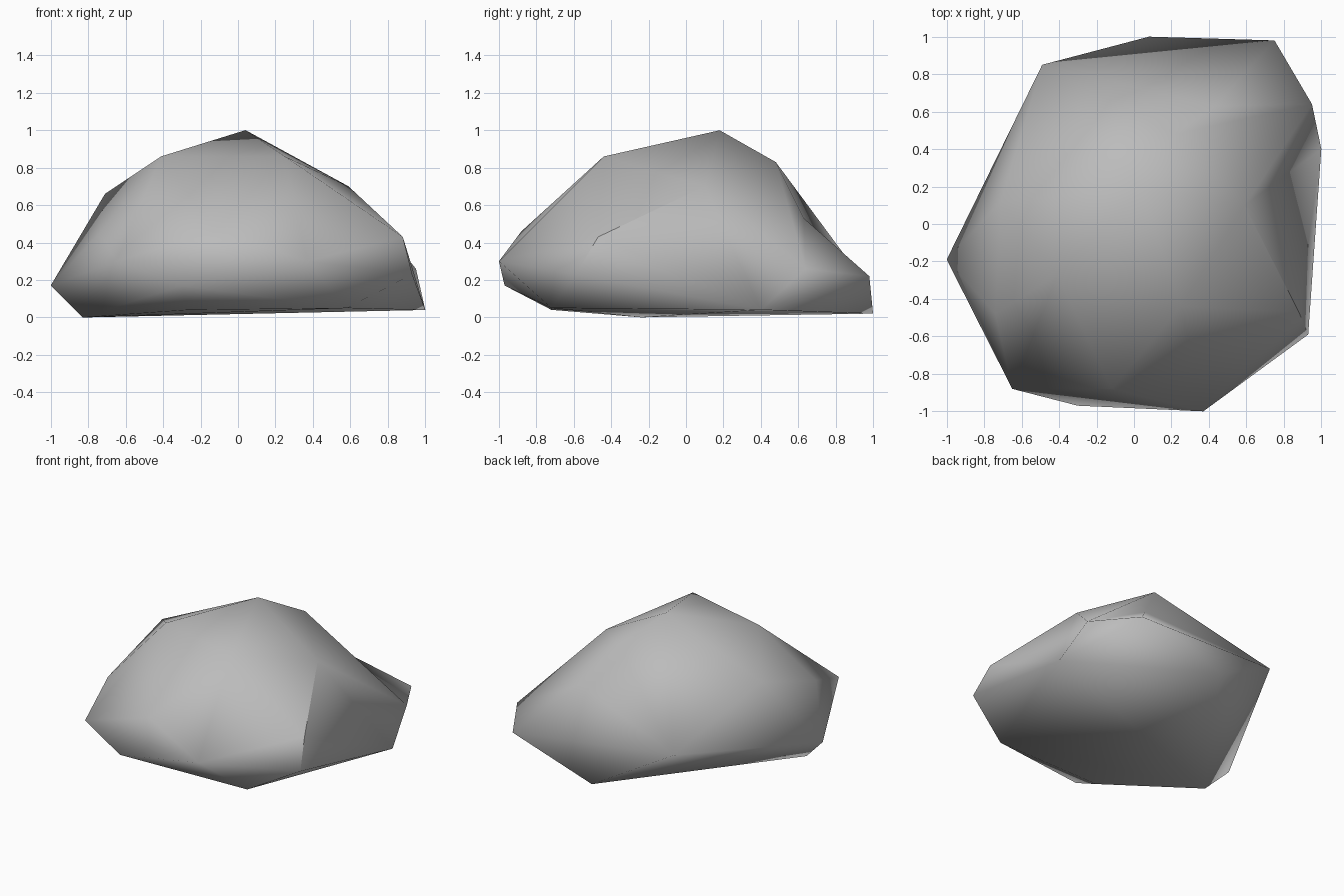
import bpy
import bmesh

default_cube = bpy.data.objects.get("Cube")
if default_cube:
    bpy.data.objects.remove(default_cube, do_unlink=True)

# Stone colour
stone = bpy.data.materials.new("stone_grey")
stone.use_nodes = True
grey = (0.5, 0.5, 0.5, 1)
stone.diffuse_color = grey
stone.node_tree.nodes["Principled BSDF"].inputs["Base Color"].default_value = grey

# Corners of the boulder that need no later attention
plain_corners = [
    (-.83, -.24, 0), (-.27, -.72, .04), (.58, -.72, .05), (.08, 1, .02),
    (-1, -.19, .17), (-.3, -.97, .17), (-.65, -.88, .3), (.37, -1, .3),
    (-.74, -.48, .45), (-.12, -.88, .46), (-.71, .12, .66),
    (-.41, -.27, .86), (.25, -.44, .86), (.04, .18, 1), (1, .4, .04),
]

# Corners that carry the ridges and hollows
ridge_corners = {
    "rear_crown": (.22, .48, .83),
    "side_shoulder": (.59, .1, .7),
    "side_brow": (.88, -.47, .43),
    "side_toe": (.93, -.59, .23),
    "side_heel": (.95, .64, .26),
    "rear_heel": (.75, .98, .22),
    "rear_waist": (-.49, .85, .33),
}

# Wrap all corners in a faceted skin
bm = bmesh.new()
for corner in plain_corners:
    bm.verts.new(corner)
points = {name: bm.verts.new(co) for name, co in ridge_corners.items()}
bmesh.ops.convex_hull(bm, input=list(bm.verts))
bmesh.ops.recalc_face_normals(bm, faces=list(bm.faces))


def ridge(first, second):
    return bm.edges.get((points[first], points[second]))


# Turn outward folds into shallow inward ones on the side
for first, second in (("side_toe", "side_heel"), ("side_brow", "side_heel")):
    edge = ridge(first, second)
    if edge:
        bmesh.utils.edge_rotate(edge, True)

# Press a hollow into the back slope
slope = ridge("rear_crown", "rear_heel")
if slope:
    panel = bmesh.utils.face_join(list(slope.link_faces))
    dent = bmesh.ops.poke(bm, faces=[panel])["verts"][0]
    dent.co = (.43, .63, .53)

# Soft shading, broken only along the hard ridges
bmesh.ops.recalc_face_normals(bm, faces=list(bm.faces))
for face in bm.faces:
    face.smooth = True
for first, second in (("rear_heel", "rear_waist"), ("side_shoulder", "side_brow"),
                      ("side_brow", "side_toe")):
    edge = ridge(first, second)
    if edge:
        edge.smooth = False

mesh = bpy.data.meshes.new("boulder")
bm.to_mesh(mesh)
bm.free()
mesh.materials.append(stone)
boulder = bpy.data.objects.new("boulder", mesh)
bpy.context.collection.objects.link(boulder)
